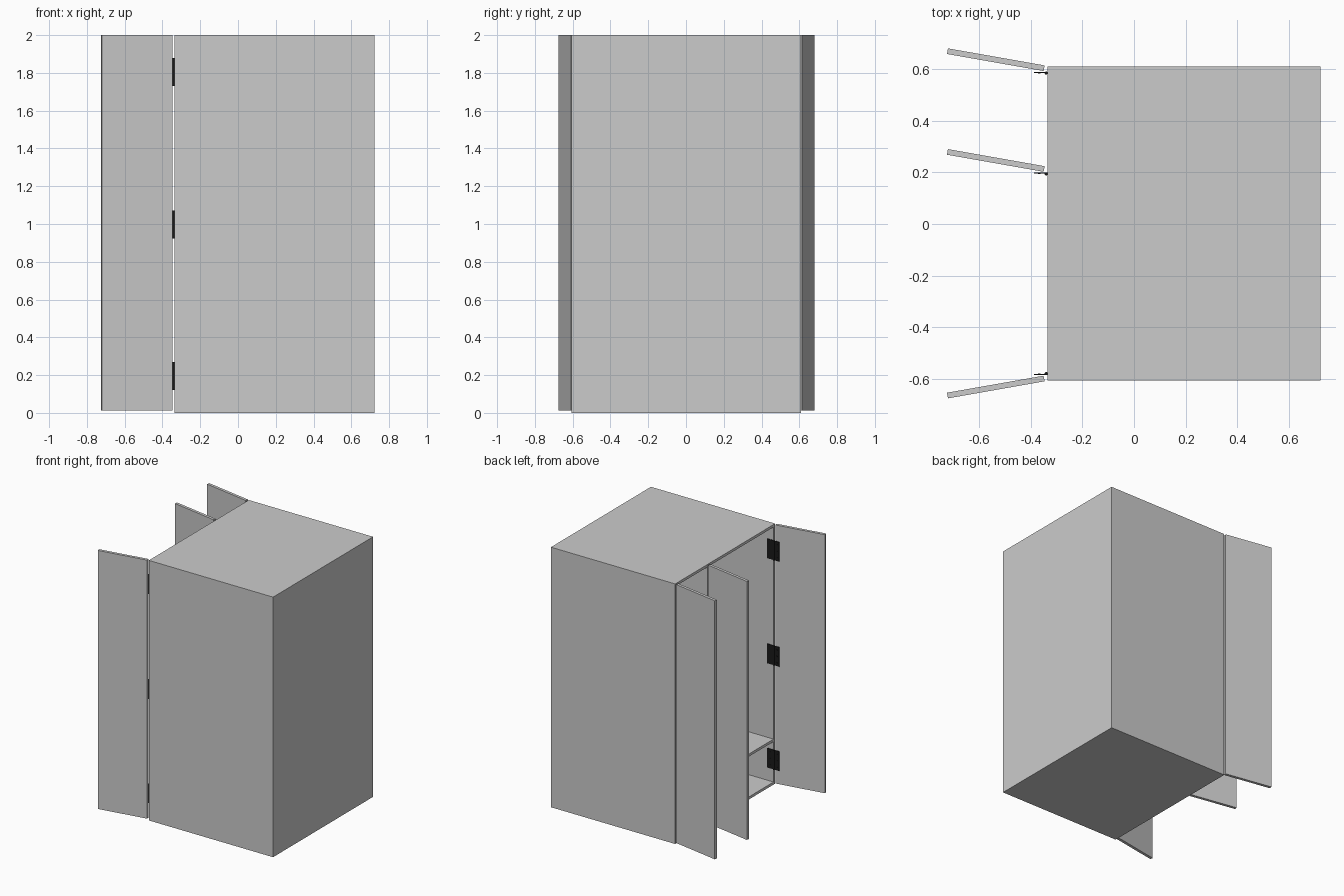
import bpy, bmesh, math
from mathutils import Matrix

if "Cube" in bpy.data.objects:
    bpy.data.objects.remove(bpy.data.objects["Cube"])


def box(name, x, y, z, mat=None):
    """Box from (min, max) ranges."""
    bm = bmesh.new()
    bmesh.ops.create_cube(bm, size=1)
    for v in bm.verts:
        v.co.x = x[0] + (v.co.x + 0.5) * (x[1] - x[0])
        v.co.y = y[0] + (v.co.y + 0.5) * (y[1] - y[0])
        v.co.z = z[0] + (v.co.z + 0.5) * (z[1] - z[0])
    return finish(name, bm, mat)


def finish(name, bm, mat=None):
    me = bpy.data.meshes.new(name)
    bm.to_mesh(me)
    bm.free()
    ob = bpy.data.objects.new(name, me)
    bpy.context.collection.objects.link(ob)
    if mat:
        me.materials.append(mat)
    return ob


black = bpy.data.materials.new("black_metal")
black.diffuse_color = (0.01, 0.01, 0.01, 1)
black.use_nodes = True
black.node_tree.nodes["Principled BSDF"].inputs["Base Color"].default_value = black.diffuse_color

F, B = -0.335, 0.722          # open face and rear of the carcass
L, R = 0.61, -0.605           # outer side faces
T = 0.02                      # panel thickness

# Carcass panels
box("side_panel_left", (F, B), (L - T, L), (0, 2))
box("side_panel_right", (F, B), (R, R + T), (0, 2))
box("top_panel", (F, B), (R + T, L - T), (2 - T, 2))
box("bottom_panel", (F, B), (R + T, L - T), (0, T))
box("rear_panel", (B - T, B), (R + T, L - T), (T, 2 - T))
box("partition", (F, B - T), (0.20, 0.22), (T, 2 - T))

# Shelves: one low in the wide bay, a stack in the narrow bay
box("wide_shelf", (F, B - T), (R + T, 0.20), (0.33, 0.35))
for i in range(4):
    z = 0.35 + 0.4 * i
    box(f"narrow_shelf_{i + 1}", (F, B - T), (0.22, L - T), (z - T, z))

# Open doors, swung slightly outward
for i, (y, turn) in enumerate(((0.636, -10), (0.246, -10), (-0.631, 10))):
    door = box(f"door_{i + 1}", (-0.19, 0.19), (-0.011, 0.011), (0.012, 2.0))
    door.data.transform(Matrix.Translation((-0.535, y, 0))
                        @ Matrix.Rotation(math.radians(turn), 4, 'Z'))


# Hinges: two leaves, a barrel and screw heads
def hinge(name, face, side, z):
    bm = bmesh.new()

    def plate(x0, x1):
        m = (Matrix.Translation(((x0 + x1) / 2, face + side * 0.003, z))
             @ Matrix.Diagonal((x1 - x0, 0.004, 0.15, 1)))
        bmesh.ops.create_cube(bm, size=1, matrix=m)

    def rod(x, y, zz, r, depth, rot=Matrix()):
        bmesh.ops.create_cone(bm, cap_ends=True, segments=12, radius1=r, radius2=r,
                              depth=depth, matrix=Matrix.Translation((x, y, zz)) @ rot)

    plate(-0.387, F - 0.005)
    plate(F - 0.005, -0.285)
    rod(F - 0.005, face + side * 0.006, z, 0.006, 0.15)
    turn = Matrix.Rotation(math.pi / 2, 4, 'X')
    for x in (-0.366, -0.308):
        for dz in (-0.05, 0, 0.05):
            rod(x, face + side * 0.005, z + dz, 0.005, 0.003, turn)
    finish(name, bm, black)


for i, (face, side) in enumerate(((L - T, -1), (0.20, -1), (R + T, 1))):
    for j, z in enumerate((0.195, 0.997, 1.805)):
        hinge(f"hinge_{i + 1}_{j + 1}", face, side, z)
